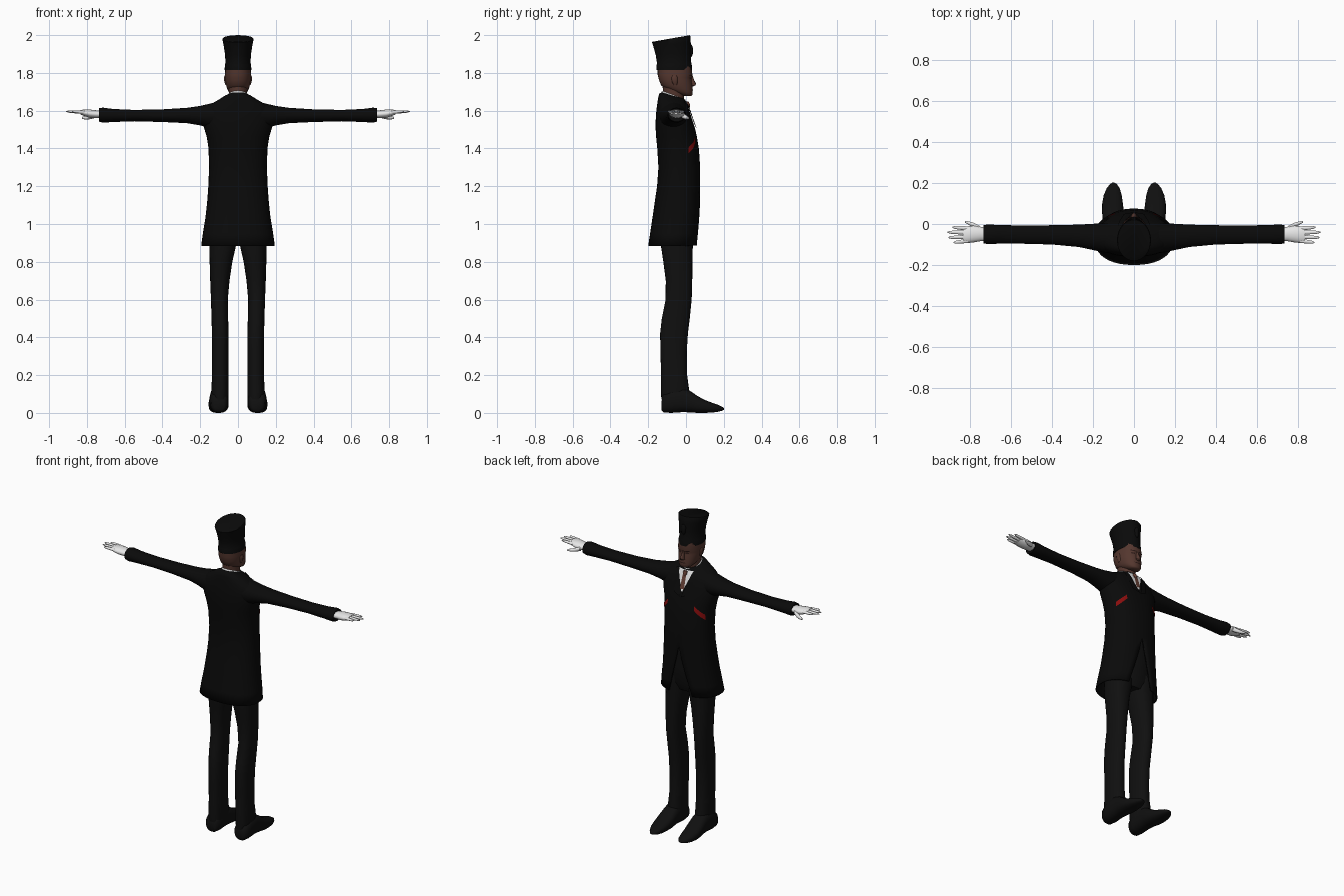
import bpy, bmesh, math
from mathutils import Vector
from mathutils.bvhtree import BVHTree


def material(name, r, g, b):
    m = bpy.data.materials.new(name)
    m.diffuse_color = (r, g, b, 1)
    return m


COAT = material("coat_black", 0.003, 0.003, 0.003)
TROUSER = material("trouser_black", 0.005, 0.005, 0.005)
SKIN = material("brown_skin", 0.09, 0.038, 0.028)
DARK = material("dark_brown", 0.025, 0.01, 0.008)
WHITE = material("white_cloth", 0.8, 0.8, 0.8)
RED = material("dark_red", 0.25, 0.004, 0.004)
TIE = material("tie_brown", 0.13, 0.05, 0.035)


def finish(name, bm, mat, mirror=False, thick=0):
    me = bpy.data.meshes.new(name)
    bm.to_mesh(me)
    me.materials.append(mat)
    ob = bpy.data.objects.new(name, me)
    bpy.context.collection.objects.link(ob)
    bpy.ops.object.select_all(action='DESELECT')
    ob.select_set(True)
    bpy.context.view_layer.objects.active = ob
    bpy.ops.object.shade_smooth_by_angle(angle=math.radians(50))
    if thick:
        s = ob.modifiers.new("thickness", 'SOLIDIFY')
        s.thickness = thick
    if mirror:
        ob.modifiers.new("mirror", 'MIRROR')
    return ob


def loft(name, axis, rings, mat, n=24, power=2.0, mirror=False, caps=(True, True),
         thick=0, bend=None):
    """Skin rings (pos, a_lo, a_hi, b_lo, b_hi[, front gap angle]) along an axis."""
    bm = bmesh.new()
    rows = []
    for pos, a0, a1, b0, b1, *gap in rings:
        g = gap[0] if gap else 0
        row = []
        for i in range(n + 1):
            t = math.pi / 2 + g + (2 * math.pi - 2 * g) * i / n
            c, s = math.cos(t), math.sin(t)
            a = (a0 + a1) / 2 + (a1 - a0) / 2 * math.copysign(abs(c) ** (2 / power), c)
            b = (b0 + b1) / 2 + (b1 - b0) / 2 * math.copysign(abs(s) ** (2 / power), s)
            co = {'x': (pos, a, b), 'y': (a, pos, b), 'z': (a, b, pos)}[axis]
            row.append(bm.verts.new(bend(*co) if bend else co))
        rows.append(row)
    for r, q in zip(rows, rows[1:]):
        for i in range(n):
            bm.faces.new((r[i], r[i + 1], q[i + 1], q[i]))
    if caps[0]:
        bm.faces.new(rows[0][:n])
    if caps[1]:
        bm.faces.new(rows[-1][:n])
    bmesh.ops.remove_doubles(bm, verts=bm.verts, dist=1e-5)
    bmesh.ops.recalc_face_normals(bm, faces=bm.faces)
    return finish(name, bm, mat, mirror, thick)


def patch(name, target, corners, mat, lift=0.004, mirror=False, n=8):
    """Thin plate: a quad in x,z laid on the front (+y) surface of the target."""
    me = target.data
    tree = BVHTree.FromPolygons([v.co for v in me.vertices], [p.vertices for p in me.polygons])
    a, b, c, d = [Vector(p) for p in corners]
    bm = bmesh.new()
    grid = []
    for j in range(n + 1):
        row = []
        for i in range(n + 1):
            u, v = i / n, j / n
            p = a.lerp(b, u).lerp(d.lerp(c, u), v)
            hit = tree.ray_cast(Vector((p.x, 1, p.y)), Vector((0, -1, 0)))
            if hit[0] is None:
                hit = tree.find_nearest(Vector((p.x, 0.05, p.y)))
            out = Vector((p.x, 0.06, 0)).normalized()
            row.append(bm.verts.new(hit[0] + out * lift))
        grid.append(row)
    for r, q in zip(grid, grid[1:]):
        for i in range(n):
            f = bm.faces.new((r[i], r[i + 1], q[i + 1], q[i]))
            f.normal_update()
            if f.normal.y < 0:
                f.normal_flip()
    return finish(name, bm, mat, mirror)


# Long coat, open at the front below the waist, neckline dipping forward
def neckline(x, y, z):
    return (x, y, z - 0.28 * (y + 0.07) * max(0, min(1, (z - 1.61) / 0.06)))


def wide(z, x, y0, y1, gap=0):
    return (z, -x, x, y0, y1, gap)


coat = loft("coat", 'z', [
    wide(0.885, .195, -.2, .065, .38), wide(0.95, .186, -.19, .068, .30),
    wide(1.03, .173, -.178, .072, .2), wide(1.12, .163, -.165, .075, .08),
    wide(1.2, .157, -.153, .075), wide(1.3, .153, -.146, .075),
    wide(1.4, .156, -.152, .068), wide(1.46, .165, -.158, .058),
    wide(1.51, .18, -.161, .047), wide(1.56, .188, -.16, .03),
    wide(1.6, .182, -.157, .018), wide(1.63, .15, -.152, .01),
    wide(1.65, .112, -.148, .005), wide(1.67, .075, -.142, 0), wide(1.68, .052, -.13, -.01)],
    COAT, n=36, power=2.3, caps=(False, True), thick=0.008, bend=neckline)

# Sleeves with slightly flared cuffs
loft("sleeves", 'x', [
    (.10, -.145, .005, 1.50, 1.648), (.15, -.138, .003, 1.506, 1.637),
    (.20, -.127, .001, 1.522, 1.625), (.27, -.112, -.003, 1.534, 1.615),
    (.40, -.1, -.006, 1.54, 1.607), (.55, -.096, -.007, 1.544, 1.604),
    (.66, -.096, -.005, 1.54, 1.609), (.715, -.098, -.002, 1.537, 1.616),
    (.735, -.094, -.006, 1.542, 1.613), (.73, -.08, -.02, 1.555, 1.602)], COAT, mirror=True)

# Gloved hands
loft("palms", 'x', [
    (.72, -.082, -.02, 1.562, 1.598), (.75, -.084, -.013, 1.56, 1.602),
    (.785, -.09, -.008, 1.562, 1.606), (.815, -.093, -.012, 1.572, 1.606),
    (.835, -.088, -.02, 1.58, 1.603)], WHITE, n=16, mirror=True)
for i, (y0, y1, tip) in enumerate([(-.022, -.016, .885), (-.042, -.04, .91),
                                   (-.063, -.066, .905), (-.082, -.09, .88)]):
    rings = []
    for t, r in [(0, .011), (.5, .0095), (.85, .0075), (1, .003)]:
        y, z = y0 + (y1 - y0) * t, 1.591 + .005 * t
        rings.append((.81 + (tip - .81) * t, y - r, y + r, z - r * .8, z + r * .8))
    loft(f"finger_{i + 1}", 'x', rings, WHITE, n=10, mirror=True)
loft("thumbs", 'x', [
    (.755, -.03, -.008, 1.562, 1.59), (.78, -.02, .006, 1.555, 1.58),
    (.805, -.005, .013, 1.553, 1.572), (.826, .006, .016, 1.556, 1.567)],
    WHITE, n=10, mirror=True)

# Trousers
loft("trouser_legs", 'z', [
    (.07, .052, .137, -.13, .02), (.11, .05, .142, -.133, .018), (.2, .05, .137, -.132, .006),
    (.32, .05, .137, -.135, .004), (.42, .05, .138, -.137, .01), (.5, .052, .14, -.128, .02),
    (.6, .054, .143, -.108, .03), (.7, .045, .147, -.107, .033), (.8, .03, .15, -.12, .034),
    (.88, .012, .152, -.132, .036), (.98, .002, .15, -.13, .04)],
    TROUSER, power=2.3, mirror=True)
loft("trouser_seat", 'z', [
    wide(.89, .11, -.12, .02), wide(.94, .146, -.135, .042),
    wide(1.05, .147, -.135, .052), wide(1.2, .135, -.12, .055)], TROUSER)

# Pointed shoes
loft("shoes", 'y', [
    (-.13, .075, .125, .015, .06), (-.12, .06, .142, .003, .1), (-.08, .052, .15, 0, .125),
    (-.02, .052, .15, .004, .135), (.02, .05, .152, .003, .118), (.06, .05, .156, 0, .09),
    (.1, .054, .155, 0, .068), (.14, .06, .148, .002, .053), (.175, .07, .133, .007, .041),
    (.195, .084, .117, .013, .03), (.202, .095, .106, .018, .024)],
    TROUSER, power=2.5, mirror=True)

# Head and neck
loft("neck", 'z', [wide(1.62, .05, -.125, -.01), wide(1.69, .048, -.12, -.012),
                   wide(1.74, .052, -.125, -.01)], SKIN)
head = loft("head", 'z', [
    wide(1.677, .022, -.005, .028), wide(1.684, .036, -.03, .034), wide(1.70, .05, -.075, .035),
    wide(1.715, .057, -.11, .034), wide(1.735, .063, -.132, .034), wide(1.76, .067, -.142, .029),
    wide(1.775, .068, -.146, .028), wide(1.79, .069, -.15, .034), wide(1.84, .066, -.15, .028)],
    SKIN, n=32, power=2.2)
loft("nose", 'z', [
    wide(1.727, .008, .02, .036), wide(1.734, .015, .02, .05), wide(1.742, .013, .02, .054),
    wide(1.76, .008, .015, .044), wide(1.785, .006, .015, .035)], SKIN, n=12)
loft("ears", 'z', [
    (1.735, .055, .066, -.065, -.048), (1.75, .058, .072, -.073, -.045),
    (1.775, .06, .075, -.078, -.044), (1.787, .06, .071, -.07, -.05)], SKIN, n=12, mirror=True)
patch("eyes", head, [(.014, 1.777), (.036, 1.776), (.034, 1.768), (.016, 1.768)],
      DARK, .002, True, 4)
patch("eyebrows", head, [(.01, 1.788), (.042, 1.79), (.042, 1.785), (.01, 1.782)],
      DARK, .003, True, 4)
patch("mouth", head, [(-.022, 1.713), (.022, 1.713), (.018, 1.707), (-.018, 1.707)],
      DARK, .002, n=6)


# Tall hat, crown rising toward the front
def crown(x, y, z):
    return (x, y, 1.815 + (z - 1.815) * (1 + 1.05 * (y + .08)))


loft("hat", 'z', [
    wide(1.815, .071, -.157, .032), wide(1.845, .069, -.156, .03), wide(1.852, .066, -.153, .027),
    wide(1.9, .069, -.16, .027), wide(1.95, .077, -.172, .025), wide(1.978, .083, -.18, .023),
    wide(1.982, .08, -.177, .02)], COAT, n=32, bend=crown)
loft("hat_knot", 'z', [wide(1.885, .006, .015, .03), wide(1.9, .014, .015, .036),
                       wide(1.935, .016, .012, .036), wide(1.95, .007, .012, .03)], COAT, n=12)


# Shirt collar, sloping down to the front
def slope(x, y, z):
    return (x, y, z - .38 * (y + .065))


loft("shirt_collar", 'z', [wide(1.645, .062, -.138, .002), wide(1.665, .056, -.132, -.002),
                           wide(1.682, .052, -.127, -.004)],
     WHITE, caps=(False, False), thick=.004, bend=slope)

# Shirt front, tie, lapels and chest stripes laid on the coat
patch("shirt_front", coat, [(-.05, 1.652), (.05, 1.652), (.003, 1.53), (-.003, 1.53)], WHITE, .003)
patch("tie", coat, [(-.01, 1.648), (.01, 1.648), (.013, 1.545), (-.013, 1.545)], TIE, .007)
loft("tie_knot", 'z', [wide(1.618, .009, -.01, .02), wide(1.632, .015, -.01, .022),
                       wide(1.648, .012, -.012, .014)], TIE, n=12)
patch("lapels", coat, [(.046, 1.655), (.072, 1.645), (.045, 1.52), (.002, 1.5)], COAT, .008, True)
patch("chest_stripes", coat, [(.088, 1.462), (.141, 1.41), (.143, 1.376), (.09, 1.432)],
      RED, .005, True)
